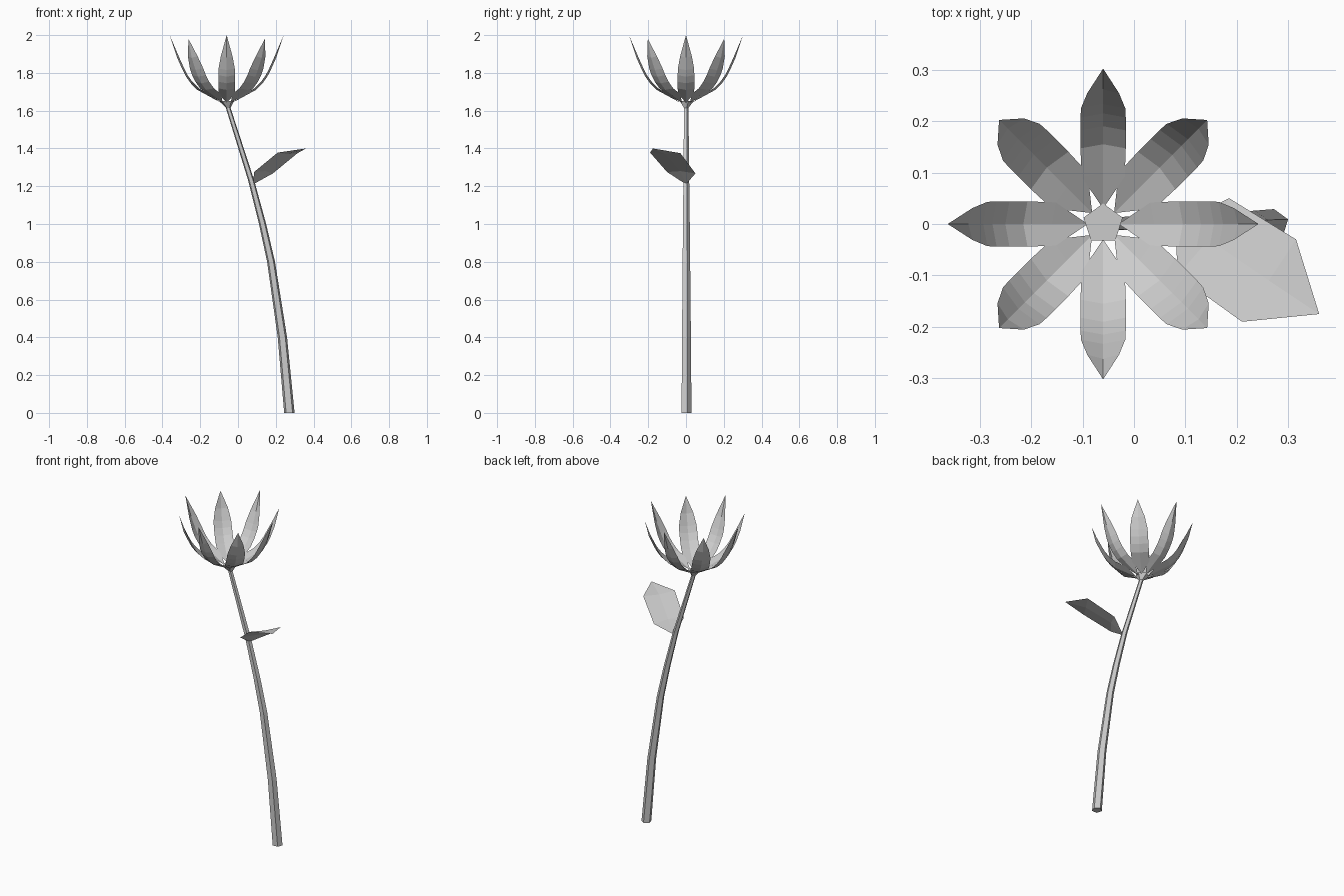
import bpy
import math
from mathutils import Matrix, Vector

cube = bpy.data.objects.get("Cube")
if cube:
    bpy.data.objects.remove(cube, do_unlink=True)

grey = bpy.data.materials.new("plain_grey")
grey.use_nodes = True
COLOUR = (0.6, 0.6, 0.6, 1)
grey.diffuse_color = COLOUR
grey.node_tree.nodes["Principled BSDF"].inputs["Base Color"].default_value = COLOUR


def add_mesh(name, verts, faces):
    mesh = bpy.data.meshes.new(name)
    mesh.from_pydata(verts, [], faces)
    mesh.materials.append(grey)
    obj = bpy.data.objects.new(name, mesh)
    bpy.context.collection.objects.link(obj)
    return obj


def blade(name, base, rows, tip):
    """Creased blade: a base point, rows of (left, middle, right), a tip."""
    verts = [base] + [p for row in rows for p in row] + [tip]
    end = len(verts) - 1
    faces = [(0, 2, 1), (0, 3, 2)]
    for i in range(1, end - 3, 3):
        faces += [(i, i + 1, i + 4, i + 3), (i + 1, i + 2, i + 5, i + 4)]
    faces += [(end - 3, end - 2, end), (end - 2, end - 1, end)]
    return add_mesh(name, verts, faces)


# Stem: tapered five-sided tube, flaring under the flower
SIDES = 5
path = [(0.272, 0, 0.029), (0.235, 0.4, 0.026), (0.175, 0.8, 0.022),
        (0.13, 1.0, 0.02), (0.07, 1.23, 0.017), (-0.052, 1.615, 0.013),
        (-0.06, 1.65, 0.04)]
verts, faces = [], []
for x, z, r in path:
    for k in range(SIDES):
        a = math.pi / 2 + math.tau * k / SIDES
        verts.append((x + r * math.cos(a), r * math.sin(a), z))
for i in range(len(path) - 1):
    for k in range(SIDES):
        a, b = i * SIDES + k, i * SIDES + (k + 1) % SIDES
        faces.append((a, b, b + SIDES, a + SIDES))
faces.append(tuple(reversed(range(SIDES))))
faces.append(tuple(range(len(verts) - SIDES, len(verts))))
add_mesh("stem", verts, faces)

# Petals: radius, height and half width along the curve
curve = [(0.1, 1.68, 0.042), (0.155, 1.71, 0.044), (0.19, 1.745, 0.044),
         (0.215, 1.78, 0.044), (0.233, 1.815, 0.043), (0.262, 1.88, 0.031)]
CREASE = 0.008
for n in range(8):
    diagonal = n % 2
    wide = 1.17 if diagonal else 1
    top = 1.98 if diagonal else 2
    reach = 0.286 if diagonal else 0.302
    turn = Matrix.Translation((-0.06, 0, 0)) @ Matrix.Rotation(n * math.pi / 4, 4, "Z")
    rows = [[turn @ Vector(p) for p in ((r - CREASE, w * wide, z + CREASE), (r, 0, z),
                                        (r - CREASE, -w * wide, z + CREASE))]
            for r, z, w in curve]
    blade("petal_%d" % (n + 1), turn @ Vector((0.03, 0, 1.642)), rows,
          turn @ Vector((reach, 0, top)))

# Leaf on the stem
blade("leaf", (0.08, 0, 1.21),
      [[(0.185, 0.05, 1.268), (0.145, -0.03, 1.28), (0.085, -0.1, 1.275)],
       [(0.315, -0.03, 1.375), (0.262, -0.11, 1.37), (0.21, -0.19, 1.378)]],
      (0.36, -0.175, 1.4))
